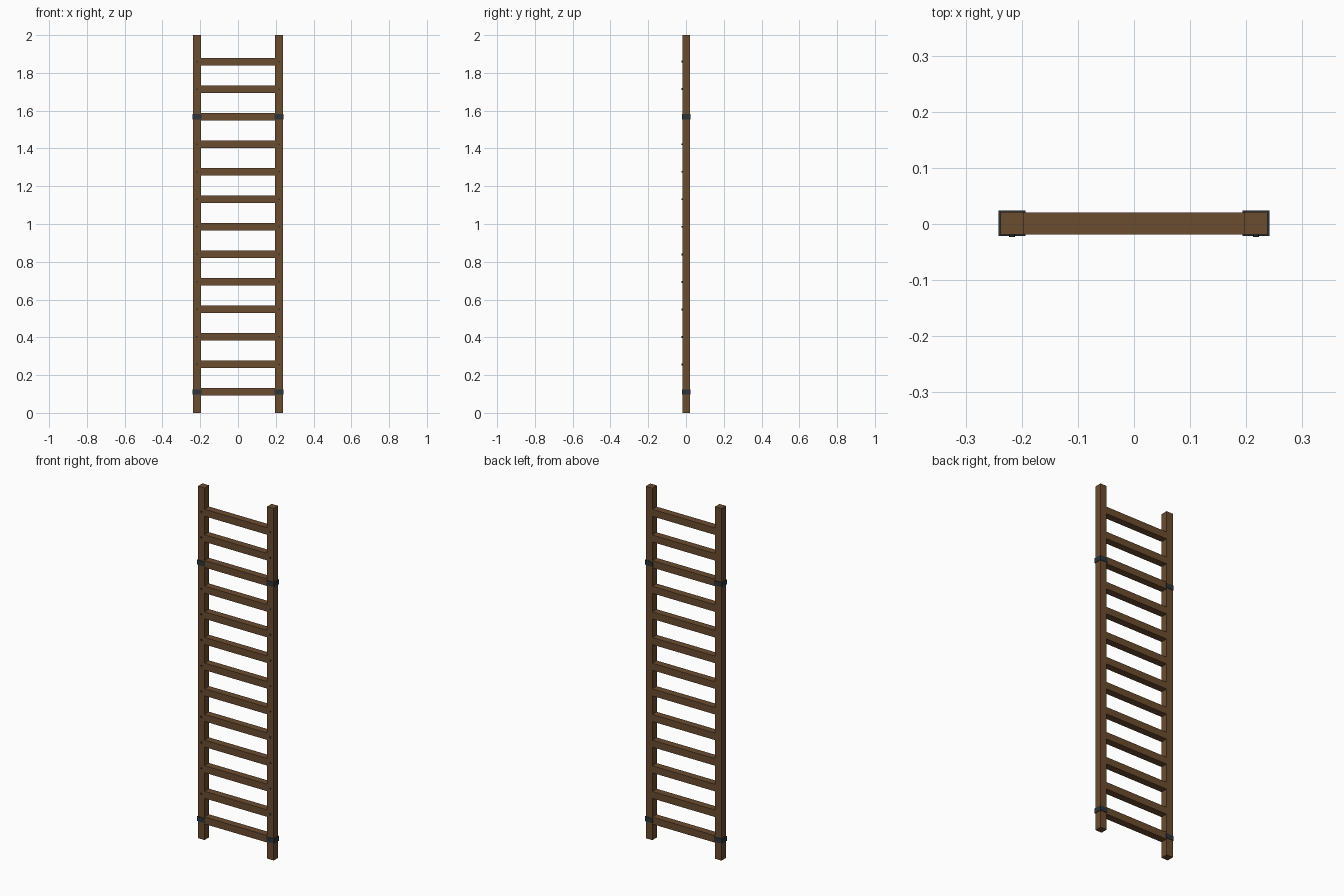
import bpy, math

if "Cube" in bpy.data.objects:
    bpy.data.objects.remove(bpy.data.objects["Cube"])


def material(name, rgb):
    m = bpy.data.materials.new(name)
    m.diffuse_color = (*rgb, 1)
    m.use_nodes = True
    m.node_tree.nodes["Principled BSDF"].inputs["Base Color"].default_value = m.diffuse_color
    return m


wood = material("brown wood", (0.147, 0.072, 0.029))
iron = material("dark iron", (0.025, 0.034, 0.038))


def box(name, centre, size, mat):
    bpy.ops.mesh.primitive_cube_add(size=1, location=centre)
    ob = bpy.context.object
    ob.name = name
    ob.scale = size
    bpy.ops.object.transform_apply(location=False, rotation=False, scale=True)
    ob.data.materials.append(mat)
    return ob


RAIL_X, MID_Y = 0.2175, 0.001
RUNGS, FIRST, STEP = 13, 0.111, 0.1457
BANDED = (0, 10)

# Side rails
for side, s in (("left", -1), ("right", 1)):
    box(f"{side}_rail", (s * RAIL_X, MID_Y, 1), (0.041, 0.04, 2), wood)

for i in range(RUNGS):
    z = FIRST + i * STEP
    # Rung let into both rails
    box(f"rung_{i + 1}", (0, MID_Y, z), (0.41, 0.0396, 0.04), wood)
    for side, s in (("left", -1), ("right", 1)):
        if i in BANDED:
            # Iron band around the rail
            box(f"{side}_band_{i + 1}", (s * RAIL_X, MID_Y, z),
                (0.048, 0.0455, 0.027), iron)
        else:
            # Nail head on the front of the rail
            bpy.ops.mesh.primitive_cylinder_add(
                vertices=8, radius=0.005, depth=0.008,
                location=(s * RAIL_X, -0.019, z), rotation=(math.pi / 2, 0, 0))
            nail = bpy.context.object
            nail.name = f"{side}_nail_{i + 1}"
            nail.data.materials.append(iron)
